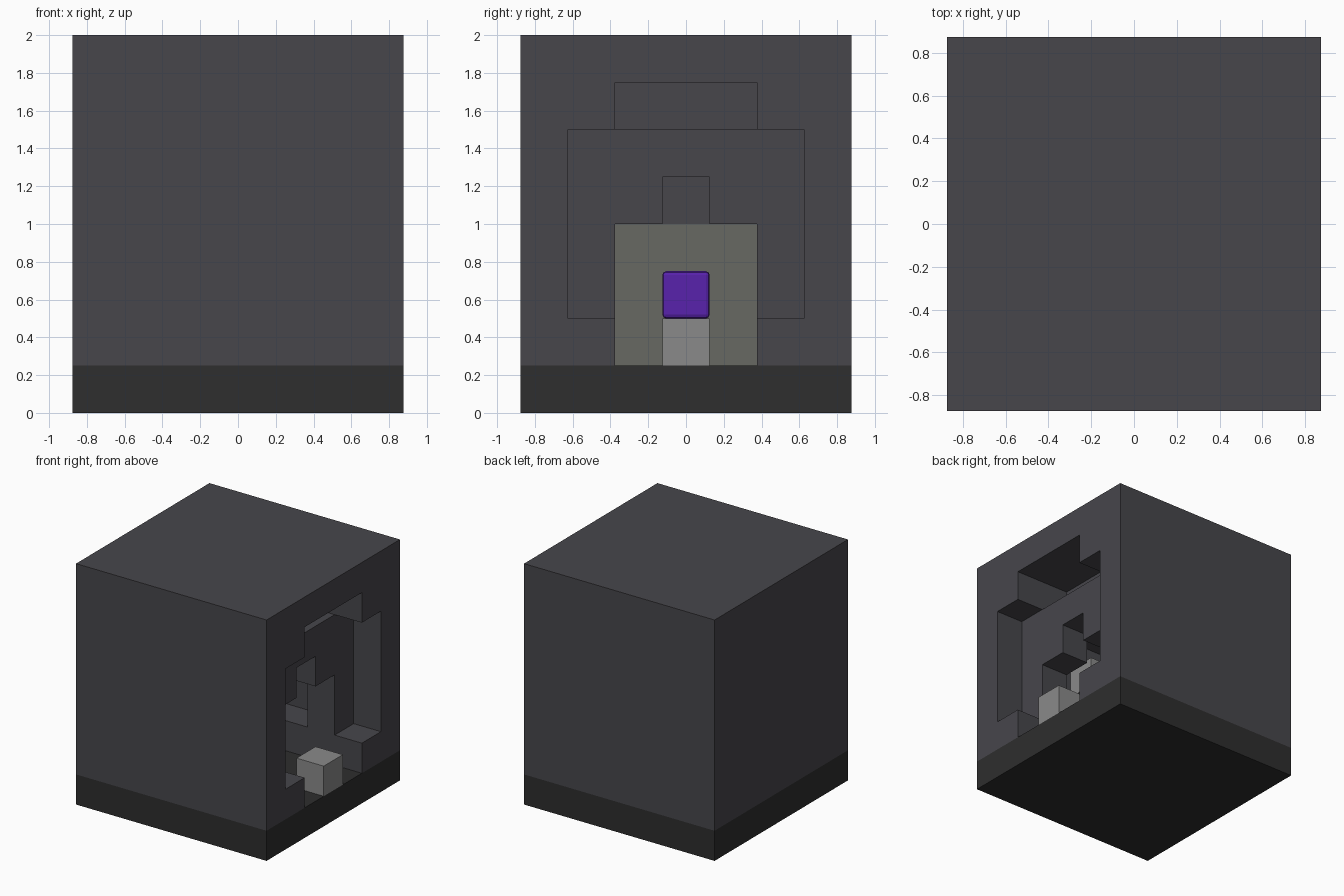
import bpy, bmesh

if "Cube" in bpy.data.objects:
    bpy.data.objects.remove(bpy.data.objects["Cube"], do_unlink=True)

U = 0.25            # one block
NX, NY, NZ = 7, 7, 8


def material(name, hex_code):
    """Flat material from an sRGB hex code."""
    rgb = [int(hex_code[n:n + 2], 16) / 255 for n in (0, 2, 4)]
    lin = [c / 12.92 if c <= 0.04045 else ((c + 0.055) / 1.055) ** 2.4 for c in rgb]
    mat = bpy.data.materials.new(name)
    mat.use_nodes = True
    mat.diffuse_color = (*lin, 1)
    mat.node_tree.nodes["Principled BSDF"].inputs["Base Color"].default_value = (*lin, 1)
    return mat


STONE = material("charcoal stone", "47464b")
BASE = material("black base", "2e2e2e")
PANEL = material("olive grey", "676862")
LIGHT = material("light grey", "8a8a8a")
PURPLE = material("purple", "5822ac")


def point(i, j, k):
    """Block-grid corner to model space."""
    return ((i - NX / 2) * U, (j - NY / 2) * U, k * U)


def finish(name, bm, mat):
    mesh = bpy.data.meshes.new(name)
    bm.normal_update()
    bm.to_mesh(mesh)
    bm.free()
    mesh.materials.append(mat)
    obj = bpy.data.objects.new(name, mesh)
    bpy.context.collection.objects.link(obj)
    return obj


def box(name, low, high, mat):
    """Box between two block-grid corners."""
    a, b = point(*low), point(*high)
    bm = bmesh.new()
    bmesh.ops.create_cube(bm, size=1)
    for v in bm.verts:
        v.co = [(p + q) / 2 + c * (q - p) for p, q, c in zip(a, b, v.co)]
    return finish(name, bm, mat)


# Spaces carved from the stone: (low corner, high corner) in blocks
CARVED = [
    ((6, 1, 2), (7, 6, 6)),   # outer recess
    ((6, 2, 1), (7, 5, 2)),   # recess threshold
    ((5, 2, 6), (7, 5, 7)),   # upper niche
    ((5, 2, 1), (6, 5, 4)),   # doorway
    ((5, 3, 4), (6, 4, 5)),   # doorway notch
    ((2, 1, 2), (5, 6, 6)),   # chamber
    ((2, 2, 1), (5, 5, 2)),   # sunken chamber floor
    ((1, 2, 1), (2, 5, 4)),   # seat of the rear panel
]


def solid(cell):
    if not all(0 <= c < n for c, n in zip(cell, (NX, NY, NZ))):
        return False
    return not any(all(a <= c < b for a, c, b in zip(lo, cell, hi)) for lo, hi in CARVED)


def stone_shell():
    """Skin the stone cells wherever they meet open space."""
    bm = bmesh.new()
    for i in range(NX):
        for j in range(NY):
            for k in range(1, NZ):
                if not solid((i, j, k)):
                    continue
                for axis in range(3):
                    for side in (0, 1):
                        near = [i, j, k]
                        near[axis] += 2 * side - 1
                        if solid(near) or near[2] == 0:
                            continue
                        u, w = (axis + 1) % 3, (axis + 2) % 3
                        ring = [(0, 0), (1, 0), (1, 1), (0, 1)]
                        corners = []
                        for du, dw in ring if side else ring[::-1]:
                            c = [i, j, k]
                            c[axis] += side
                            c[u] += du
                            c[w] += dw
                            corners.append(bm.verts.new(point(*c)))
                        bm.faces.new(corners)
    bmesh.ops.remove_doubles(bm, verts=bm.verts, dist=0.001)
    bmesh.ops.dissolve_limit(bm, angle_limit=0.02, verts=bm.verts, edges=bm.edges)
    return finish("stone_shell", bm, STONE)


stone_shell()
box("base_slab", (0, 0, 0), (NX, NY, 1), BASE)
box("rear_panel", (1, 2, 1), (2, 5, 4), PANEL)
box("door_step", (6, 3, 1), (7, 4, 2), LIGHT)
box("core_pedestal", (3, 3, 1), (4, 4, 2), LIGHT)

# Wall lamps on both sides of the chamber
for name, j in (("right_wall_lamp", 1), ("left_wall_lamp", 5)):
    box(name, (3, j, 4), (4, j + 1, 5), LIGHT)

# Core with softened edges
core = box("glowing_core", (3, 3, 2), (4, 4, 3), PURPLE)
bevel = core.modifiers.new("soft_edges", "BEVEL")
bevel.width = 0.02
bevel.segments = 2
